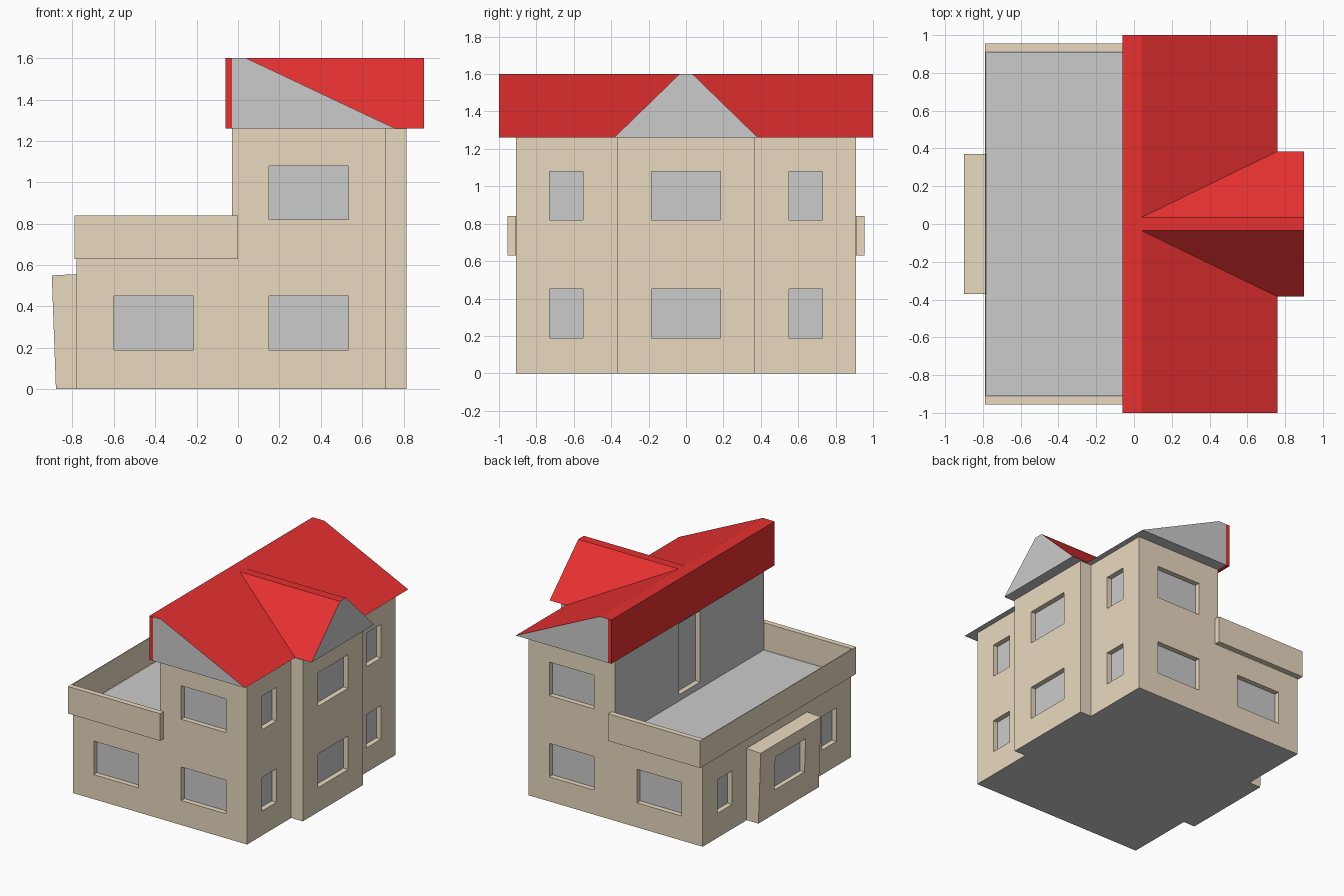
import bpy, bmesh
from mathutils import Vector

if "Cube" in bpy.data.objects:
    bpy.data.objects.remove(bpy.data.objects["Cube"])


def material(name, rgb):
    m = bpy.data.materials.new(name)
    m.diffuse_color = (*rgb, 1)
    m.use_nodes = True
    m.node_tree.nodes["Principled BSDF"].inputs["Base Color"].default_value = m.diffuse_color
    return m


BEIGE = material("wall_beige", (0.82, 0.70, 0.53))
GREY = material("plain_grey", (0.8, 0.8, 0.8))
RED = material("roof_red", (0.8, 0.03, 0.03))


def finish(name, bm, mats):
    bmesh.ops.recalc_face_normals(bm, faces=bm.faces)
    me = bpy.data.meshes.new(name)
    bm.to_mesh(me)
    bm.free()
    for m in mats:
        me.materials.append(m)
    ob = bpy.data.objects.new(name, me)
    bpy.context.collection.objects.link(ob)
    return ob


def prism(name, pts, axis, a, b, mats):
    """Extrude a 2D profile along an axis from a to b."""
    place = {"x": lambda p, t: (t, p[0], p[1]),
             "y": lambda p, t: (p[0], t, p[1]),
             "z": lambda p, t: (p[0], p[1], t)}[axis]
    bm = bmesh.new()
    lo = [bm.verts.new(place(p, a)) for p in pts]
    hi = [bm.verts.new(place(p, b)) for p in pts]
    bm.faces.new(lo)
    bm.faces.new(hi[::-1])
    n = len(pts)
    for i in range(n):
        j = (i + 1) % n
        bm.faces.new((lo[i], hi[i], hi[j], lo[j]))
    return finish(name, bm, mats)


def paint(ob, index, test):
    for p in ob.data.polygons:
        if test(p.center, p.normal):
            p.material_index = index


def boolean(ob, other, op):
    mod = ob.modifiers.new(op, "BOOLEAN")
    mod.operation, mod.object, mod.solver = op, other, "EXACT"
    bpy.context.view_layer.objects.active = ob
    bpy.ops.object.modifier_apply(modifier=mod.name)
    bpy.data.objects.remove(other)


# House body: stepped profile with a bay on each side
WALL = [BEIGE, GREY]
body = prism("house_walls", [(-.78, 0), (.715, 0), (.715, 1.26), (-.03, 1.26),
                             (-.03, .63), (-.78, .63)], "y", -.91, .91, WALL)
tall_bay = prism("tall_bay", [(.6, 0), (.815, 0), (.815, 1.26), (.6, 1.26)],
                 "y", -.37, .37, WALL)
low_bay = prism("low_bay", [(-.7, 0), (-.88, 0), (-.90, .55), (-.7, .56)],
                "y", -.37, .37, WALL)
boolean(body, tall_bay, "UNION")
boolean(body, low_bay, "UNION")

# Grey underside, terrace floor and terrace wall
paint(body, 1, lambda c, n: n.z < -.9 and c.z < .01)
paint(body, 1, lambda c, n: n.z > .99 and abs(c.z - .63) < .01)
paint(body, 1, lambda c, n: n.x < -.9 and abs(c.x + .03) < .01)

# Window and door recesses, the innermost face is the grey pane
cut_bm = bmesh.new()


def recess(axis, wall, inward, span, z0, z1, depth=.04):
    lo, hi = Vector((0, 0, z0)), Vector((0, 0, z1))
    other = 1 - axis
    lo[other], hi[other] = span
    lo[axis], hi[axis] = sorted((wall - inward * .06, wall + inward * depth))
    verts = bmesh.ops.create_cube(cut_bm, size=1)["verts"]
    for v in verts:
        v.co = (lo + hi) / 2 + v.co * (hi - lo)
    for f in {f for v in verts for f in v.link_faces}:
        if abs(f.calc_center_median()[axis] - (wall + inward * depth)) < 1e-4:
            f.material_index = 1


LOW, HIGH = (.19, .45), (.82, 1.08)
for s in (-1, 1):
    for span, floor in (((-.60, -.215), LOW), ((.15, .535), LOW), ((.15, .535), HIGH)):
        recess(1, s * .91, -s, span, *floor)
    side = sorted((s * .55, s * .73))
    recess(0, -.78, 1, side, *LOW)
    for floor in (LOW, HIGH):
        recess(0, .715, -1, side, *floor)
for floor in (LOW, HIGH):
    recess(0, .815, -1, (-.185, .185), *floor)
recess(0, -.89, 1, (-.185, .185), *LOW)
recess(0, -.03, 1, (-.13, .13), .68, 1.23)
boolean(body, finish("recess_cutters", cut_bm, WALL), "DIFFERENCE")

# Terrace parapet, U shaped
prism("terrace_parapet", [(0, -.955), (-.79, -.955), (-.79, .955), (0, .955),
                          (0, .912), (-.784, .912), (-.784, -.912), (0, -.912)],
      "z", .63, .84, [BEIGE])

# Main roof: one long slope with grey gables, and a red upright slab behind it
roof = prism("main_roof", [(-.03, 1.26), (-.03, 1.6), (.04, 1.6), (.76, 1.26)],
             "y", -1, 1, [RED, GREY])
paint(roof, 1, lambda c, n: abs(n.y) > .9 or n.z < -.9)
prism("roof_back_slab", [(-.06, 1.26), (-.06, 1.6), (-.03, 1.6), (-.03, 1.26)],
      "y", -1, 1, [RED])

# Bay roof: cross gable dying into the main slope
bay_roof = prism("bay_roof", [(-.385, 1.26), (-.035, 1.6), (.035, 1.6), (.385, 1.26)],
                 "x", .04, .90, [RED, GREY])
for v in bay_roof.data.vertices:
    if v.co.x < .1 and v.co.z < 1.3:
        v.co.x = .76
paint(bay_roof, 1, lambda c, n: n.x > .9 or n.z < -.9)
